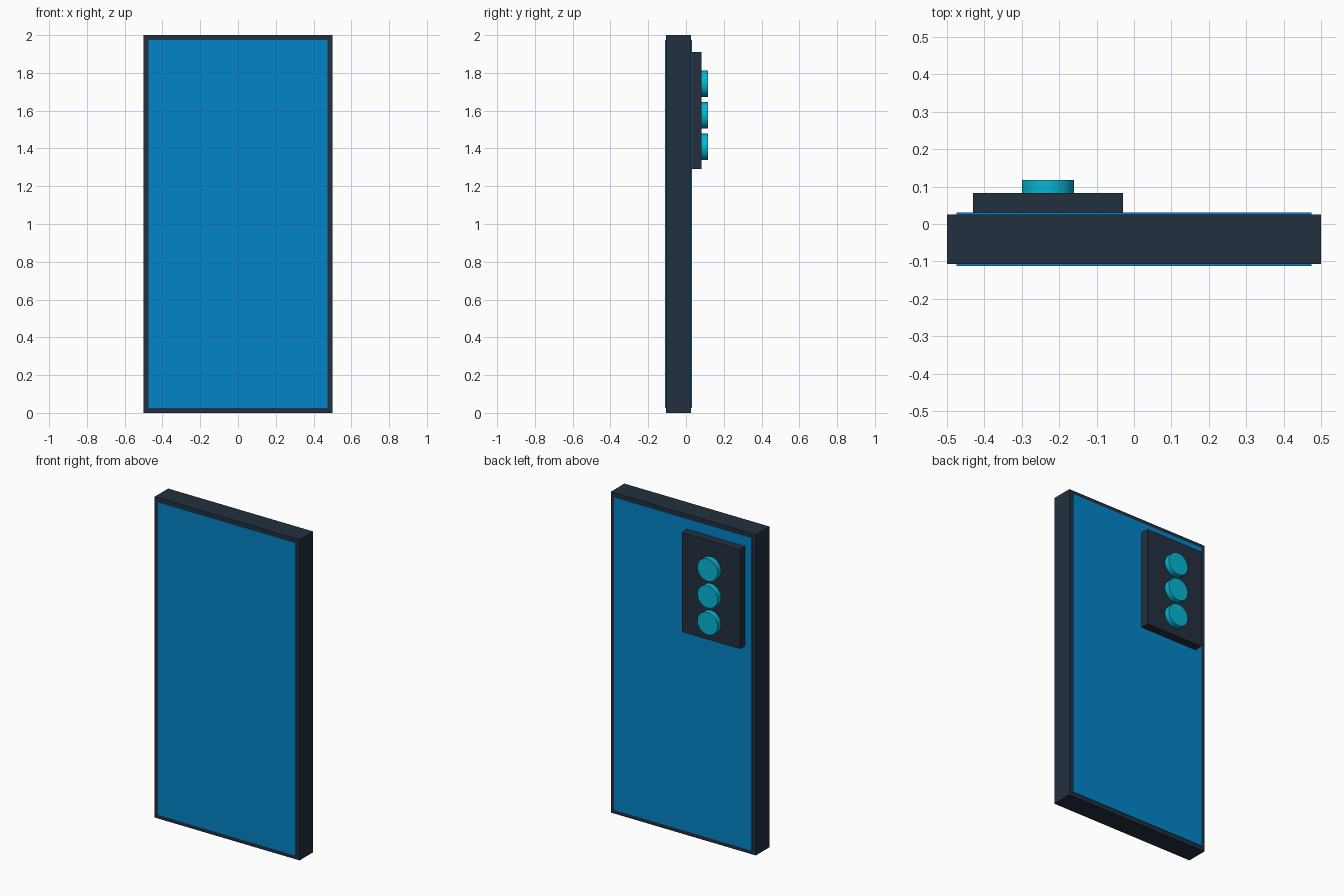
import bpy
from math import pi

cube = bpy.data.objects.get("Cube")
if cube:
    bpy.data.objects.remove(cube, do_unlink=True)


def linear(c):
    c /= 255
    return c / 12.92 if c <= 0.04045 else ((c + 0.055) / 1.055) ** 2.4


def material(name, r, g, b):
    mat = bpy.data.materials.new(name)
    mat.use_nodes = True
    colour = (linear(r), linear(g), linear(b), 1)
    mat.diffuse_color = colour
    mat.node_tree.nodes["Principled BSDF"].inputs["Base Color"].default_value = colour
    return mat


def box(name, x, y, z, mat):
    """Box from (min, max) ranges on each axis."""
    centre = [(a + b) / 2 for a, b in (x, y, z)]
    bpy.ops.mesh.primitive_cube_add(size=1, location=centre)
    obj = bpy.context.object
    obj.name = name
    obj.scale = [b - a for a, b in (x, y, z)]
    bpy.ops.object.transform_apply(location=False, rotation=False, scale=True)
    obj.data.materials.append(mat)
    return obj


slate = material("dark slate", 35, 48, 63)
blue = material("panel blue", 2, 132, 199)
cyan = material("lens cyan", 6, 182, 212)

FRONT, BACK = -0.107, 0.026
PLATE = 0.005

# Body slab with a thin screen in front and a thin cover behind
box("body", (-0.5, 0.5), (FRONT, BACK), (0, 2), slate)
inset_x, inset_z = (-0.475, 0.475), (0.025, 1.975)
box("screen", inset_x, (FRONT - PLATE, FRONT), inset_z, blue)
box("back_cover", inset_x, (BACK, BACK + PLATE), inset_z, blue)

# Raised camera block
BUMP = 0.083
box("camera_block", (-0.43, -0.03), (BACK, BUMP), (1.29, 1.91), slate)

# Column of three lenses
LENS_DEPTH = 0.034
for i, place in enumerate(("lower", "middle", "upper")):
    bpy.ops.mesh.primitive_cylinder_add(
        vertices=32, radius=0.07, depth=LENS_DEPTH, rotation=(pi / 2, 0, 0),
        location=(-0.23, BUMP + LENS_DEPTH / 2, 1.408 + i * 0.167))
    lens = bpy.context.object
    lens.name = place + "_lens"
    lens.data.materials.append(cyan)
    bpy.ops.object.shade_smooth_by_angle()
